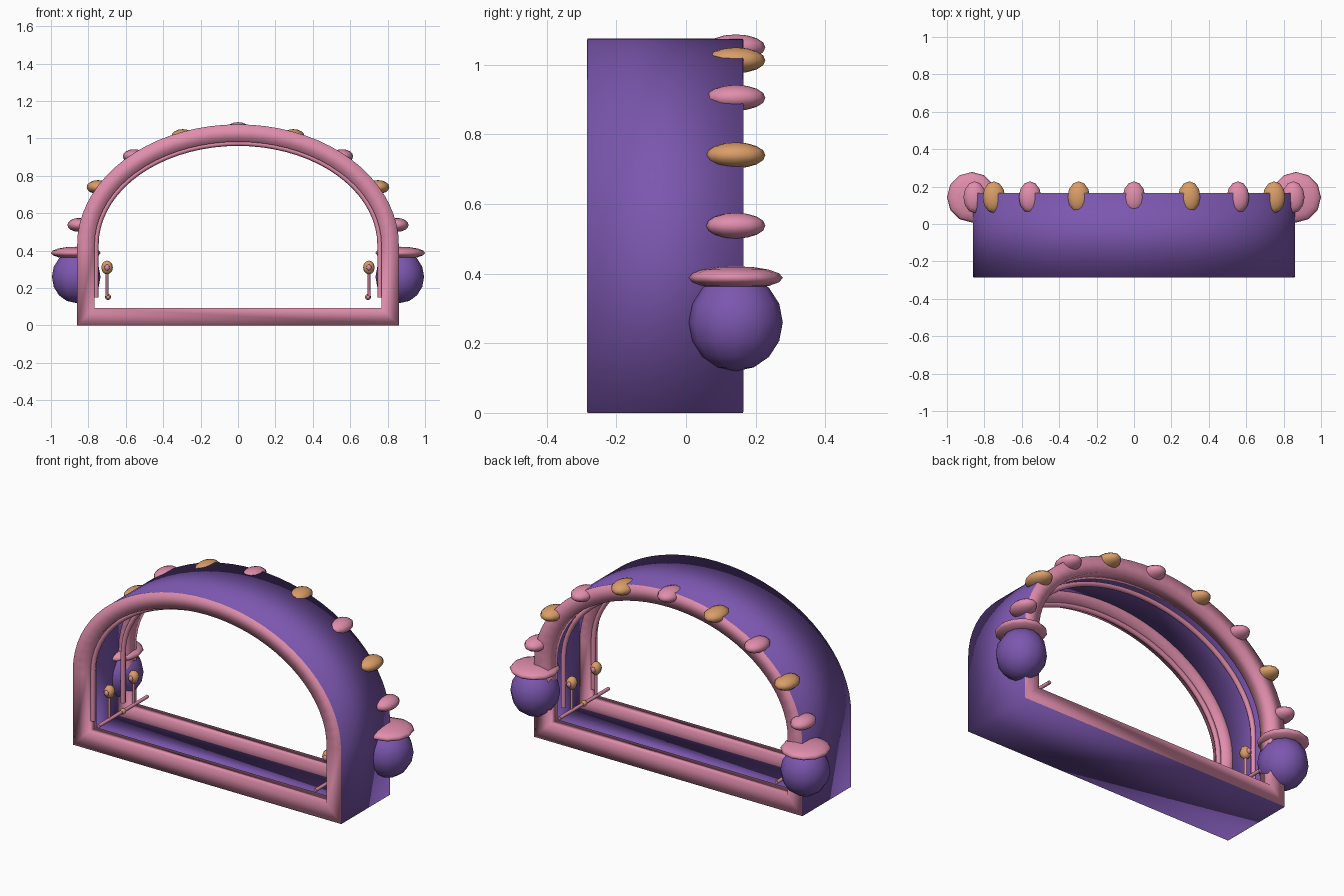
import bpy, bmesh
from math import sin, cos, pi, radians

cube = bpy.data.objects.get("Cube")
if cube:
    bpy.data.objects.remove(cube)


def material(name, rgb):
    m = bpy.data.materials.new(name)
    m.use_nodes = True
    m.diffuse_color = (*rgb, 1)
    m.node_tree.nodes["Principled BSDF"].inputs["Base Color"].default_value = (*rgb, 1)
    return m


PURPLE = material("purple", (0.2, 0.095, 0.43))
PINK = material("pink", (0.75, 0.27, 0.41))
TAN = material("tan", (0.7, 0.34, 0.14))

SPRING = 0.43          # height where the straight jambs meet the arch
HALF_W, RISE = 0.86, 0.645
FRONT, BACK = -0.285, 0.165


def arc(inset, steps=36):
    return [((HALF_W - inset) * cos(pi * i / steps),
             SPRING + (RISE - inset) * sin(pi * i / steps)) for i in range(steps + 1)]


def outline(inset):
    w = HALF_W - inset
    return [(-w, inset), (w, inset)] + arc(inset)


def finish(name, bm, mat):
    bmesh.ops.recalc_face_normals(bm, faces=bm.faces)
    for f in bm.faces:
        f.smooth = True
    me = bpy.data.meshes.new(name)
    bm.to_mesh(me)
    bm.free()
    me.materials.append(mat)
    ob = bpy.data.objects.new(name, me)
    bpy.context.collection.objects.link(ob)
    return ob


def arch_frame(name, outer, inner, y0, y1, mat):
    """Closed arch-shaped frame with a four-sided section."""
    bm = bmesh.new()
    loops = [[bm.verts.new((x, y, z)) for x, z in outline(o)]
             for o, y in ((outer, y0), (outer, y1), (inner, y1), (inner, y0))]
    n = len(loops[0])
    for a, b in zip(loops, loops[1:] + loops[:1]):
        for i in range(n):
            j = (i + 1) % n
            bm.faces.new((a[i], a[j], b[j], b[i]))
    return finish(name, bm, mat)


def ellipsoid(name, center, radii, mat, segs=12, rings=8):
    bm = bmesh.new()
    bmesh.ops.create_uvsphere(bm, u_segments=segs, v_segments=rings, radius=1)
    bmesh.ops.scale(bm, vec=radii, verts=bm.verts)
    ob = finish(name, bm, mat)
    ob.location = center
    return ob


def tube(name, points, radius, mat):
    cu = bpy.data.curves.new(name, "CURVE")
    cu.dimensions = "3D"
    cu.bevel_depth = radius
    cu.bevel_resolution = 1
    cu.use_fill_caps = True
    sp = cu.splines.new("POLY")
    sp.points.add(len(points) - 1)
    for p, co in zip(sp.points, points):
        p.co = (*co, 1)
    cu.materials.append(mat)
    ob = bpy.data.objects.new(name, cu)
    bpy.context.collection.objects.link(ob)


# Thin arched shell with floor, and a thick square rim at each end
arch_frame("arch_shell", 0, 0.04, FRONT + 0.002, BACK - 0.002, PURPLE)
arch_frame("front_rim", 0.002, 0.093, FRONT, FRONT + 0.085, PINK)
arch_frame("back_rim", 0.002, 0.093, BACK - 0.085, BACK, PINK)

# Slim trim arches just inside the rims
for name, y in (("front_trim", -0.24), ("back_trim", 0.035)):
    path = [(x, y, z) for x, z in arc(0.1)]
    w = HALF_W - 0.1
    path = [(w, y, 0.15)] + path + [(-w, y, 0.15)]
    tube(name, path, 0.015, PINK)

# Ornaments around the back of the arch
for k in range(-4, 5):
    a = radians(20 * k)
    ellipsoid("arch_ornament", (0.865 * sin(a), 0.143, SPRING + 0.62 * cos(a)),
              (0.06, 0.085, 0.037), TAN if k % 2 else PINK)
for ob in bpy.data.objects:
    if ob.name.startswith("arch_ornament"):
        # the crown ornament is pink and the colours alternate outward
        ob.data.materials[0] = ob.data.materials[0]

for side, s in (("left", 1), ("right", -1)):
    # Round lantern with a flat cap
    ellipsoid(side + "_lantern", (s * 0.865, 0.143, 0.26), (0.13, 0.135, 0.14), PURPLE)
    ellipsoid(side + "_lantern_cap", (s * 0.867, 0.143, 0.388), (0.133, 0.135, 0.033), PINK)

    # Low rail with two bead-topped posts
    x = s * 0.695
    tube(side + "_rail", [(x, FRONT, 0.152), (x, BACK, 0.152)], 0.01, PINK)
    ellipsoid(side + "_rail_bead", (x, -0.06, 0.152), (0.016, 0.02, 0.016), TAN, 8, 6)
    for y in (-0.177, 0.045):
        px = s * 0.7
        tube(side + "_post", [(px, y, 0.15), (px, y, 0.3)], 0.008, PINK)
        ellipsoid(side + "_post_bead", (px, y, 0.31), (0.031, 0.031, 0.037), TAN, 8, 6)
        for dy in (-0.027, 0.027):
            ellipsoid(side + "_post_stud", (px, y + dy, 0.31), (0.014, 0.01, 0.016), PINK, 8, 6)
